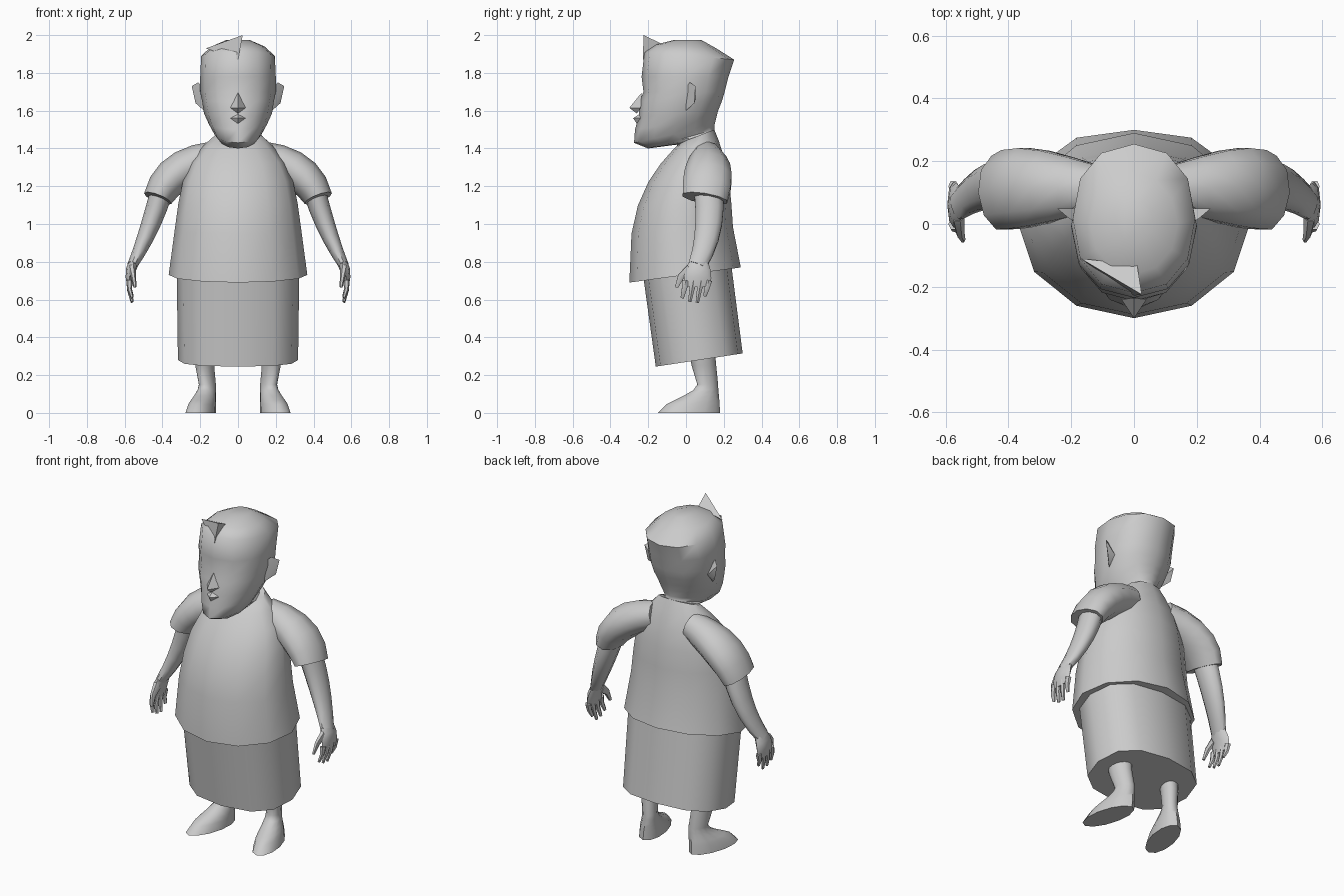
import bpy, bmesh, math
from mathutils import Vector

cube = bpy.data.objects.get("Cube")
if cube:
    bpy.data.objects.remove(cube)

GREY = (0.6, 0.6, 0.6, 1)
mat = bpy.data.materials.new("plain grey")
mat.use_nodes = True
mat.diffuse_color = GREY
mat.node_tree.nodes["Principled BSDF"].inputs["Base Color"].default_value = GREY


def finish(name, bm, mirror, angle):
    bmesh.ops.recalc_face_normals(bm, faces=bm.faces)
    mesh = bpy.data.meshes.new(name)
    bm.to_mesh(mesh)
    bm.free()
    mesh.materials.append(mat)
    ob = bpy.data.objects.new(name, mesh)
    bpy.context.collection.objects.link(ob)
    bpy.ops.object.select_all(action="DESELECT")
    ob.select_set(True)
    bpy.context.view_layer.objects.active = ob
    bpy.ops.object.shade_smooth_by_angle(angle=math.radians(angle))
    if mirror:
        ob.modifiers.new("Mirror", "MIRROR").use_axis[0] = True


def skin(name, rings, mirror=False, angle=50):
    """Join rings of points into a closed, smooth-shaded body."""
    bm = bmesh.new()
    loops = [[bm.verts.new(p) for p in ring] for ring in rings]
    n = len(loops[0])
    for a, b in zip(loops, loops[1:]):
        for i in range(n):
            j = (i + 1) % n
            bm.faces.new((a[i], a[j], b[j], b[i]))
    bm.faces.new(loops[0])
    bm.faces.new(loops[-1])
    finish(name, bm, mirror, angle)


def slab(z, front, back, width, rise=0, x=0, splay=0, square=1, n=12):
    """Oval ring from front to back that climbs by rise towards the back."""
    points = []
    for i in range(n):
        turn = math.tau * i / n
        s, c = (math.copysign(abs(f(turn)) ** square, f(turn)) for f in (math.sin, math.cos))
        k = (1 - c) / 2
        y = front + (back - front) * k
        points.append((x + width * s - splay * y, y, z + rise * k))
    return points


def tube(name, start, bend, end, size, end_size, bulge=0, steps=5, n=10):
    """Mirrored limb along a bent path; sizes are (thickness, depth)."""
    start, bend, end = Vector(start), Vector(bend), Vector(end)
    size, end_size = Vector(size), Vector(end_size)
    rings = []
    for i in range(steps + 1):
        t = i / steps
        centre = start.lerp(bend, t).lerp(bend.lerp(end, t), t)
        along = (bend - start).lerp(end - bend, t).normalized()
        deep = (Vector((0, 1, 0)) - along * along.y).normalized()
        across = deep.cross(along)
        a, b = size.lerp(end_size, t) * (1 + bulge * math.sin(math.pi * t))
        turns = [math.tau * j / n for j in range(n)]
        rings.append([centre + across * a * math.cos(r) + deep * b * math.sin(r)
                      for r in turns])
    skin(name, rings, True)


def hull(name, points, mirror=False):
    bm = bmesh.new()
    for p in points:
        bm.verts.new(p)
    bmesh.ops.convex_hull(bm, input=bm.verts)
    finish(name, bm, mirror, 40)


# Head: neck, jutting jaw, upright face widening to a flat-topped crown
neck = [slab(1.37, -0.02, 0.14, 0.1, rise=0.07),
        slab(1.42, -0.05, 0.15, 0.1, rise=0.07)]
jaw = [slab(1.4, -0.2, 0.15, 0.1, rise=0.1),
       slab(1.43, -0.275, 0.15, 0.125, rise=0.09),
       slab(1.5, -0.27, 0.16, 0.155, rise=0.06),
       slab(1.57, -0.25, 0.17, 0.18, rise=0.03)]
face = [slab(1.65, -0.245, 0.19, 0.19, square=0.9),
        slab(1.7, -0.225, 0.205, 0.2, square=0.9),
        slab(1.78, -0.235, 0.225, 0.2, square=0.9)]
crown = [slab(1.91, -0.22, 0.255, 0.195, rise=-0.04, square=0.9),
         slab(1.95, -0.16, 0.16, 0.14, rise=-0.02),
         slab(1.975, -0.06, 0.08, 0.06)]
skin("head", neck + jaw + face + crown)

# Nose and lips are small wedges on the face
for part, tip, z, height in (("nose", -0.3, 1.615, 0.08), ("lips", -0.28, 1.56, 0.03)):
    hull(part, [(0, tip, z), (-0.04, -0.24, z), (0.04, -0.24, z),
                (0, -0.235, z + height), (0, -0.26, z - 0.03)])

# Pointed forelock and ears
hull("hair_tuft", [(0.025, -0.225, 2), (0, -0.228, 1.87),
                   (-0.17, -0.11, 1.93), (0.01, -0.13, 1.955)])
hull("ears", [(0.18, 0, 1.72), (0.18, 0, 1.6), (0.245, 0.05, 1.73),
              (0.225, 0.045, 1.64), (0.21, 0.02, 1.75), (0.18, 0.05, 1.66)], True)

# Loose shirt: belly rounds in towards the collar, hem dips at the front
levels = (0, 0.35, 0.55, 0.72, 0.85, 0.95, 1)
skin("shirt_body", [slab(0.69 + 0.74 * t,
                         -0.3 + 0.27 * t ** 3,
                         0.24 + 0.05 * (1 - t) ** 4 - 0.09 * t ** 6,
                         0.367 - 0.09 * t - 0.15 * t ** 8,
                         rise=0.08 * (1 - t) ** 2 + 0.07 * t ** 8) for t in levels])
tube("sleeves", (0.12, 0.11, 1.36), (0.36, 0.13, 1.3), (0.425, 0.1, 1.135),
     (0.08, 0.08), (0.077, 0.125), bulge=0.25)

# Straight lower garment leaning back towards its hem
skin("skirt", [slab(0.245, -0.16, 0.3, 0.318, rise=0.07, square=0.8),
               slab(0.75, -0.23, 0.235, 0.325, rise=0.07, square=0.8)], angle=40)

# Arms, palms, fingers and thumbs
tube("arms", (0.405, 0.12, 1.17), (0.47, 0.14, 0.95), (0.56, 0.06, 0.78),
     (0.06, 0.08), (0.027, 0.05), bulge=0.1)
tube("palms", (0.55, 0.07, 0.8), (0.58, 0.06, 0.74), (0.575, 0.06, 0.67),
     (0.027, 0.05), (0.012, 0.065), bulge=0.25, steps=3, n=8)
for i, tip_height in enumerate((0.61, 0.59, 0.585, 0.62)):
    y = 0.04 * i
    tube(f"finger_{i + 1}", (0.575, y, 0.7), (0.58, y - 0.01, 0.65),
         (0.56, y - 0.02, tip_height), (0.017, 0.02), (0.008, 0.01), steps=2, n=6)
tube("thumbs", (0.56, 0.02, 0.76), (0.555, -0.04, 0.73), (0.545, -0.05, 0.665),
     (0.02, 0.03), (0.008, 0.01), steps=2, n=6)

# Bare feet with turned-out toes, narrowing into the ankles and legs
foot = []
for t in (0, 0.3, 0.45, 0.6, 0.8, 1):
    ease = t * t * (3 - 2 * t)
    foot.append(slab(0.15 * t, -0.15 + 0.21 * ease, 0.18 - 0.01 * ease,
                     0.075 - 0.03 * ease, x=0.2 - 0.015 * ease,
                     splay=0.2, rise=0.03 * t * (1 - t)))
calf = [slab(0.25, 0.03, 0.16, 0.05, x=0.195, splay=0.2),
        slab(0.36, 0.01, 0.15, 0.06, x=0.195, splay=0.2)]
skin("legs_and_feet", foot + calf, True)
